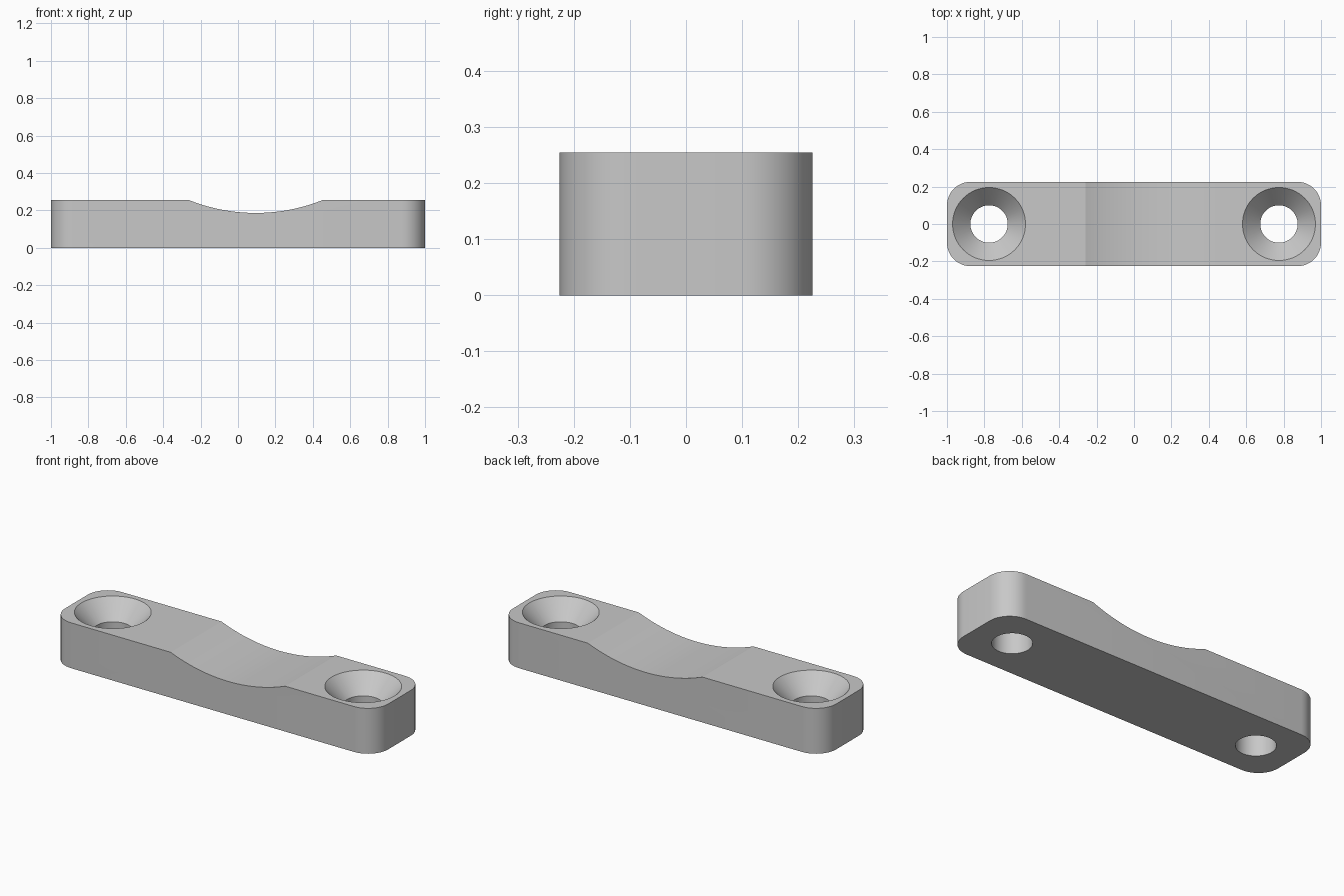
import bpy, bmesh, math

cube = bpy.data.objects.get("Cube")
if cube:
    bpy.data.objects.remove(cube, do_unlink=True)

WIDTH, DEPTH, HEIGHT = 2.0, 0.45, 0.254
CORNER = 0.125
HOLE_X, HOLE_R, SINK_R, SINK_DEPTH = 0.775, 0.1, 0.195, 0.1
GROOVE_X, GROOVE_R, GROOVE_Z = 0.095, 0.96, 0.186

grey = bpy.data.materials.new("plain grey")
grey.use_nodes = True
grey.diffuse_color = (0.58, 0.58, 0.58, 1)
grey.node_tree.nodes["Principled BSDF"].inputs["Base Color"].default_value = (0.58, 0.58, 0.58, 1)


def add_object(name, bm):
    bmesh.ops.recalc_face_normals(bm, faces=bm.faces)
    mesh = bpy.data.meshes.new(name)
    bm.to_mesh(mesh)
    bm.free()
    mesh.materials.append(grey)
    obj = bpy.data.objects.new(name, mesh)
    bpy.context.collection.objects.link(obj)
    return obj


def rings(name, loops):
    """Closed solid through a stack of equally sized point loops."""
    bm = bmesh.new()
    stack = [[bm.verts.new(p) for p in loop] for loop in loops]
    n = len(stack[0])
    for a, b in zip(stack, stack[1:]):
        for i in range(n):
            j = (i + 1) % n
            bm.faces.new((a[i], a[j], b[j], b[i]))
    bm.faces.new(stack[0])
    bm.faces.new(stack[-1])
    return add_object(name, bm)


def circle(x, r, z, n=64):
    return [(x + r * math.cos(2 * math.pi * i / n), r * math.sin(2 * math.pi * i / n), z)
            for i in range(n)]


def rounded_outline(z, steps=12):
    points = []
    for q, (sx, sy) in enumerate(((1, 1), (-1, 1), (-1, -1), (1, -1))):
        for i in range(steps + 1):
            a = math.pi / 2 * (q + i / steps)
            points.append((sx * (WIDTH / 2 - CORNER) + CORNER * math.cos(a),
                           sy * (DEPTH / 2 - CORNER) + CORNER * math.sin(a), z))
    return points


# Bar with rounded vertical corners
bar = rings("mounting_bar", [rounded_outline(0), rounded_outline(HEIGHT)])

# Countersunk screw holes
cutters = []
over = 0.05
for side, x in (("left", HOLE_X), ("right", -HOLE_X)):
    slope = (SINK_R - HOLE_R) / SINK_DEPTH
    cutters.append(rings(side + "_hole_cutter", [
        circle(x, HOLE_R, -over),
        circle(x, HOLE_R, HEIGHT - SINK_DEPTH),
        circle(x, SINK_R + over * slope, HEIGHT + over)]))

# Shallow cylindrical saddle across the top
centre_z = GROOVE_Z + GROOVE_R
cutters.append(rings("saddle_cutter", [
    [(GROOVE_X + px, y, centre_z + py) for px, py, _ in circle(0, GROOVE_R, 0, 192)]
    for y in (-DEPTH, DEPTH)]))

for cutter in cutters:
    cutter.hide_render = True
    cut = bar.modifiers.new(cutter.name, "BOOLEAN")
    cut.operation = "DIFFERENCE"
    cut.solver = "EXACT"
    cut.object = cutter

# Bake the cuts and discard the cutters
bpy.context.view_layer.update()
evaluated = bar.evaluated_get(bpy.context.evaluated_depsgraph_get())
finished = bpy.data.meshes.new_from_object(evaluated)
bar.modifiers.clear()
bar.data = finished
for cutter in cutters:
    bpy.data.objects.remove(cutter, do_unlink=True)

# Smooth curved walls, crisp rims
bpy.ops.object.select_all(action="DESELECT")
bar.select_set(True)
bpy.context.view_layer.objects.active = bar
bpy.ops.object.shade_smooth_by_angle(angle=math.radians(18))
